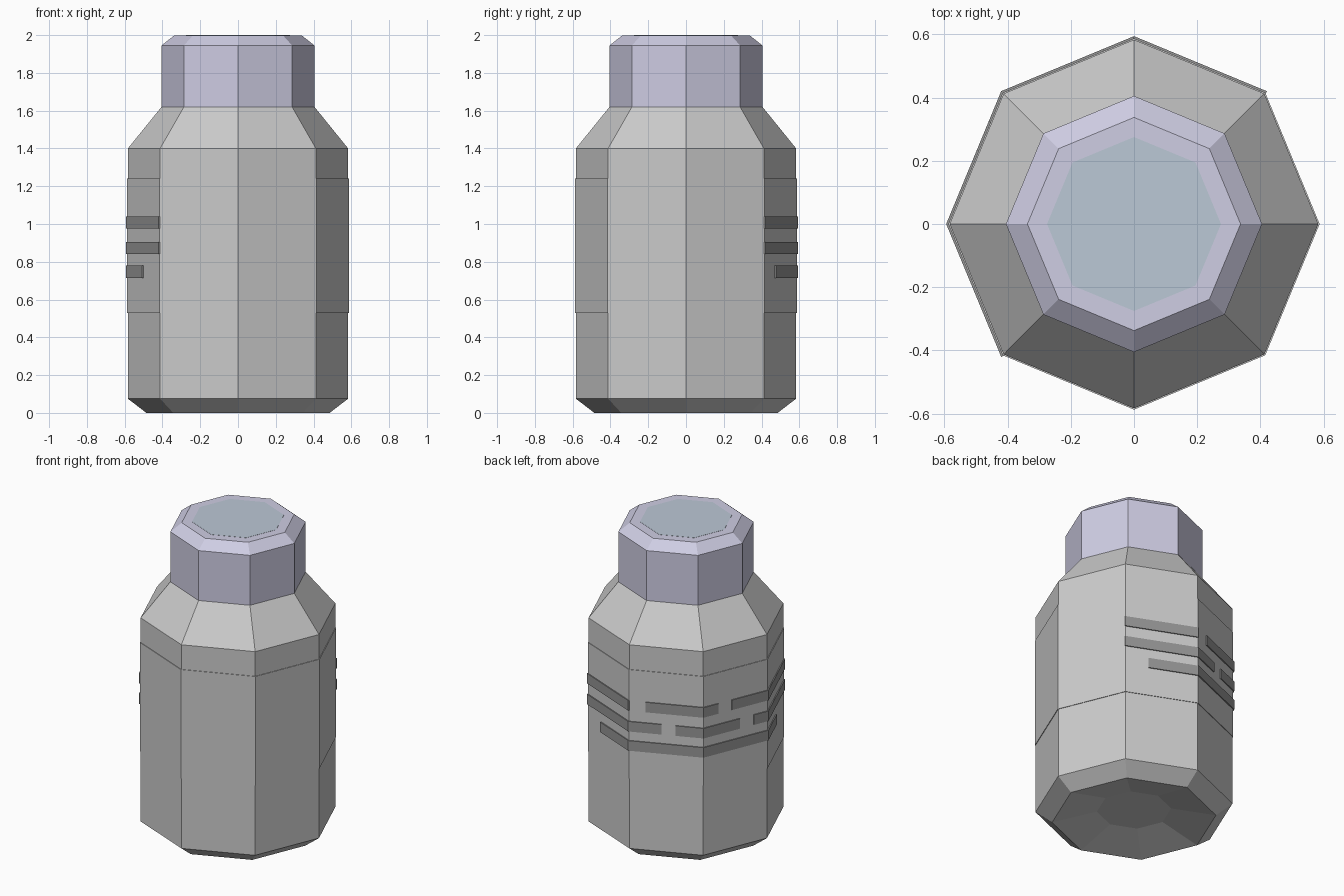
import bpy, bmesh, math

if "Cube" in bpy.data.objects:
    bpy.data.objects.remove(bpy.data.objects["Cube"])

SIDES = 8


def material(name, rgb):
    m = bpy.data.materials.new(name)
    m.diffuse_color = (*rgb, 1)
    m.use_nodes = True
    m.node_tree.nodes["Principled BSDF"].inputs["Base Color"].default_value = m.diffuse_color
    return m


def make_object(name, bm, mat=None):
    me = bpy.data.meshes.new(name)
    bm.to_mesh(me)
    bm.free()
    ob = bpy.data.objects.new(name, me)
    bpy.context.collection.objects.link(ob)
    if mat:
        me.materials.append(mat)
    return ob


def ring_point(u, r, z):
    """Point on the octagon outline; u counts sides, starting at the +x corner."""
    i, f = math.floor(u), u - math.floor(u)
    a, b = (2 * math.pi * k / SIDES for k in (i, i + 1))
    return (r * ((1 - f) * math.cos(a) + f * math.cos(b)),
            r * ((1 - f) * math.sin(a) + f * math.sin(b)), z)


def lathe(name, profile, mat=None):
    """Octagonal solid from (radius, z) rings listed bottom to top."""
    bm = bmesh.new()
    rings = [[bm.verts.new(ring_point(i, r, z)) for i in range(SIDES)] for r, z in profile]
    for lo, hi in zip(rings, rings[1:]):
        for i in range(SIDES):
            j = (i + 1) % SIDES
            bm.faces.new((lo[i], lo[j], hi[j], hi[i]))
    bm.faces.new(rings[0][::-1])
    bm.faces.new(rings[-1])
    return make_object(name, bm, mat)


cap_mat = material("cap_lilac", (0.62, 0.61, 0.77))
disc_mat = material("cap_centre", (0.50, 0.58, 0.67))
print_mat = material("stripe_dark", (0.3, 0.3, 0.3))

# Bottle body with a recessed base and sloping shoulder
lathe("bottle_body", [(0.22, 0.06), (0.485, 0.0), (0.583, 0.075),
                      (0.583, 1.40), (0.405, 1.62)])

# Thin label wrapped round the body
lathe("label_band", [(0.583, 0.53), (0.587, 0.53), (0.587, 1.24), (0.583, 1.24)])

# Cap with a chamfered top and tinted centre
lathe("cap", [(0.405, 1.62), (0.405, 1.945), (0.337, 1.999)], cap_mat)
lathe("cap_centre", [(0.275, 1.99), (0.275, 2.0)], disc_mat)

# Broken stripes across the back-left half: (bottom, top, spans in sides)
rows = [(0.975, 1.04, [(1, 2), (2.23, 3.23), (3.44, 5)]),
        (0.84, 0.905, [(1, 2.44), (2.63, 3.56), (3.78, 5)]),
        (0.715, 0.78, [(1.32, 4.5)])]
bm = bmesh.new()
for z0, z1, spans in rows:
    for start, end in spans:
        stops = [start] + [k for k in range(SIDES) if start < k < end] + [end]
        cols = [[bm.verts.new(ring_point(u, 0.594, z)) for z in (z0, z1)] for u in stops]
        for a, b in zip(cols, cols[1:]):
            bm.faces.new((a[0], b[0], b[1], a[1]))
stripes = make_object("label_stripes", bm, print_mat)
solid = stripes.modifiers.new("thickness", 'SOLIDIFY')
solid.thickness = 0.008
solid.offset = -1
